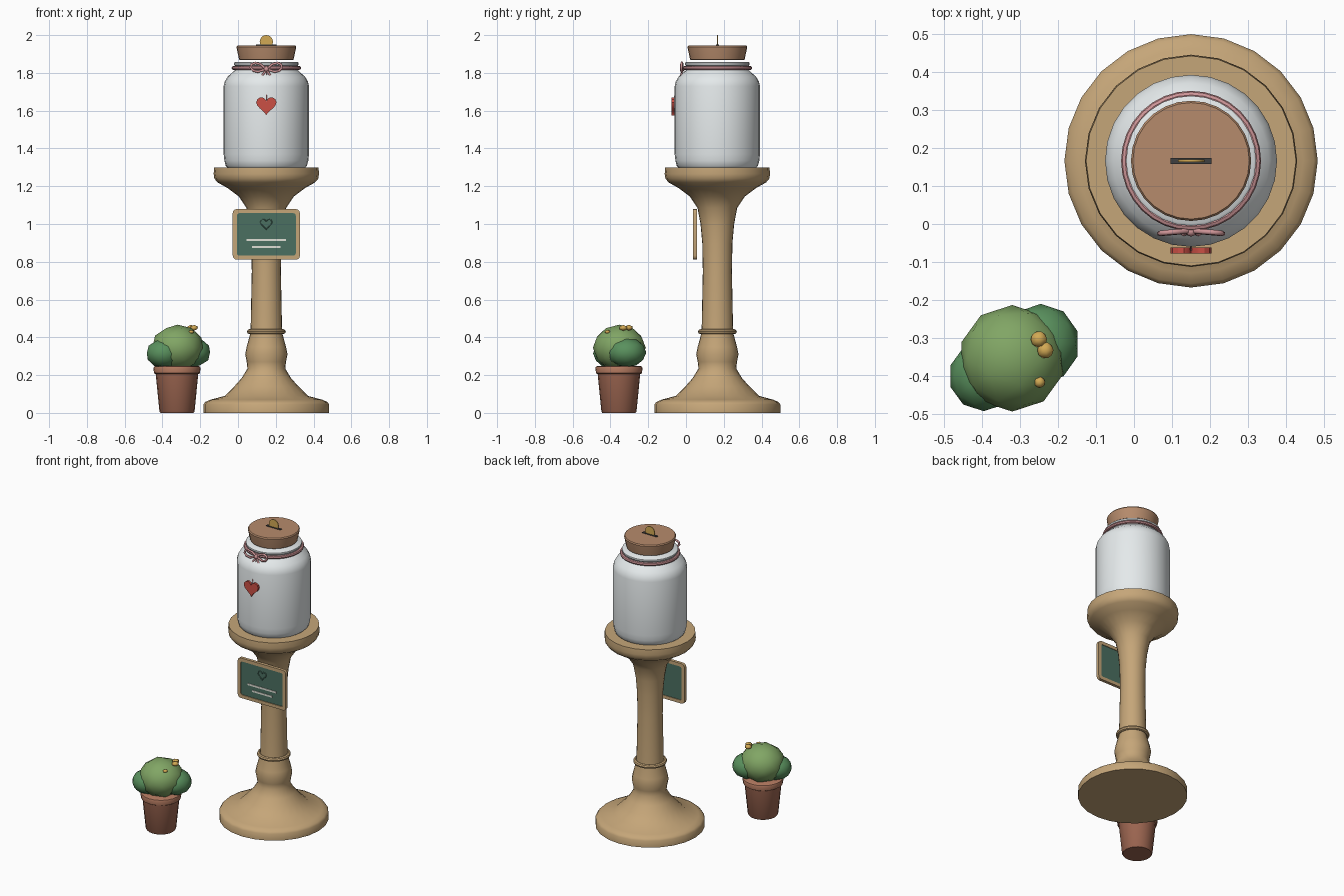
import bpy, bmesh
from math import sin, cos, pi, radians
from mathutils import Vector

if "Cube" in bpy.data.objects:
    bpy.data.objects.remove(bpy.data.objects["Cube"])

CX, CY = 0.15, 0.166
PX, PY = -0.323, -0.355


def mat(name, rgb):
    m = bpy.data.materials.new(name)
    m.diffuse_color = (*rgb, 1)
    m.use_nodes = True
    m.node_tree.nodes["Principled BSDF"].inputs["Base Color"].default_value = m.diffuse_color
    return m


WOOD = mat("wood", (0.56, 0.38, 0.19))
GLASS = mat("glass", (0.78, 0.82, 0.83))
CORK = mat("cork", (0.47, 0.26, 0.15))
PINK = mat("pink", (0.62, 0.30, 0.31))
RED = mat("red", (0.60, 0.08, 0.06))
BOARD = mat("board_green", (0.07, 0.16, 0.12))
CHALK = mat("chalk", (0.75, 0.75, 0.68))
GOLD = mat("gold", (0.65, 0.40, 0.09))
DARK = mat("dark", (0.05, 0.05, 0.05))
CLAY = mat("clay", (0.33, 0.13, 0.08))
CLAY_RIM = mat("clay_rim", (0.47, 0.20, 0.12))
LEAF = mat("leaf", (0.22, 0.38, 0.13))
LEAF_DARK = mat("leaf_dark", (0.10, 0.28, 0.11))


def finish(name, bm, m, angle=40):
    bmesh.ops.recalc_face_normals(bm, faces=bm.faces)
    me = bpy.data.meshes.new(name)
    bm.to_mesh(me)
    bm.free()
    me.materials.append(m)
    ob = bpy.data.objects.new(name, me)
    bpy.context.collection.objects.link(ob)
    if angle:
        bpy.ops.object.select_all(action='DESELECT')
        ob.select_set(True)
        bpy.context.view_layer.objects.active = ob
        bpy.ops.object.shade_smooth_by_angle(angle=radians(angle))
    return ob


def lathe(name, profile, m, cx=CX, cy=CY, n=24, closed=False):
    """Spin (radius, z) points; caps both ends unless the profile is closed."""
    bm = bmesh.new()
    rings = [[bm.verts.new((cx + r * cos(2 * pi * i / n), cy + r * sin(2 * pi * i / n), z))
              for i in range(n)] for r, z in profile]
    pairs = list(zip(rings, rings[1:])) + ([(rings[-1], rings[0])] if closed else [])
    for a, b in pairs:
        for i in range(n):
            j = (i + 1) % n
            bm.faces.new((a[i], a[j], b[j], b[i]))
    if not closed:
        bm.faces.new(rings[0])
        bm.faces.new(rings[-1])
    return finish(name, bm, m)


def ring(name, R, r, z, m, n=24, k=8):
    return lathe(name, [(R + r * cos(2 * pi * i / k), z + r * sin(2 * pi * i / k)) for i in range(k)],
                 m, n=n, closed=True)


def prism(name, pts, y0, y1, m, angle=30):
    """Extrude an xz outline along y."""
    bm = bmesh.new()
    f = bm.faces.new([bm.verts.new((x, y0, z)) for x, z in pts])
    ext = bmesh.ops.extrude_face_region(bm, geom=[f])
    bmesh.ops.translate(bm, vec=(0, y1 - y0, 0),
                        verts=[v for v in ext["geom"] if isinstance(v, bmesh.types.BMVert)])
    return finish(name, bm, m, angle)


def tube(name, pts, r, m, cyclic=False):
    cu = bpy.data.curves.new(name, 'CURVE')
    cu.dimensions = '3D'
    cu.bevel_depth, cu.bevel_resolution, cu.use_fill_caps = r, 1, True
    sp = cu.splines.new('POLY')
    sp.points.add(len(pts) - 1)
    for p, co in zip(sp.points, pts):
        p.co = (*co, 1)
    sp.use_cyclic_u = cyclic
    cu.materials.append(m)
    ob = bpy.data.objects.new(name, cu)
    bpy.context.collection.objects.link(ob)
    bpy.ops.object.select_all(action='DESELECT')
    ob.select_set(True)
    bpy.context.view_layer.objects.active = ob
    bpy.ops.object.convert(target='MESH')


def rounded(w, h, r, cz):
    pts = []
    for q, (sx, sz) in enumerate([(1, 1), (-1, 1), (-1, -1), (1, -1)]):
        for k in range(4):
            a = pi / 2 * (q + k / 3)
            pts.append((CX + sx * (w / 2 - r) + r * cos(a), cz + sz * (h / 2 - r) + r * sin(a)))
    return pts


def heart(cz, width, n=24):
    s = width / 32
    return [(CX + s * 16 * sin(t) ** 3,
             cz + s * (13 * cos(t) - 5 * cos(2 * t) - 2 * cos(3 * t) - cos(4 * t)))
            for t in (2 * pi * i / n for i in range(n))]


def blob(name, c, s, m, sub=2, angle=60):
    bm = bmesh.new()
    bmesh.ops.create_icosphere(bm, subdivisions=sub, radius=1)
    for v in bm.verts:
        v.co = Vector(c) + v.co * Vector(s)
    return finish(name, bm, m, angle)


# turned pedestal with flared tray
lathe("pedestal", [(.333, 0), (.333, .045), (.323, .058), (.295, .07), (.22, .09), (.17, .14), (.13, .185),
                   (.10, .235), (.104, .27), (.112, .31), (.104, .35), (.085, .42), (.083, .45), (.077, .75),
                   (.08, .9), (.089, 1.0), (.105, 1.085), (.145, 1.145), (.205, 1.19), (.258, 1.22),
                   (.275, 1.24), (.279, 1.265), (.276, 1.30)], WOOD)
ring("pedestal_ring", .09, .013, .43, WOOD)

# glass jar, cork lid, coin
lathe("jar", [(.205, 1.298), (.215, 1.308), (.222, 1.335), (.226, 1.37), (.226, 1.73), (.22, 1.755),
              (.205, 1.78), (.182, 1.80), (.166, 1.815), (.164, 1.835), (.171, 1.843), (.171, 1.853),
              (.165, 1.858)], GLASS, n=28)
lathe("cork_lid", [(.138, 1.867), (.144, 1.870), (.157, 1.93), (.158, 1.938), (.153, 1.945)], CORK, n=28)
prism("coin_slot", [(CX + x, z) for x, z in [(-.054, 1.93), (.054, 1.93), (.054, 1.949), (-.054, 1.949)]],
      CY - .008, CY + .008, DARK, 0)
prism("coin", [(CX + .035 * cos(pi * i / 10), 1.965 + .035 * sin(pi * i / 10)) for i in range(20)],
      CY - .003, CY + .003, GOLD)

# cord, bow and heart tag
ring("neck_cord", .173, .011, 1.826, PINK, n=32)
for side, s in (("left", -1), ("right", 1)):
    tube("bow_loop_" + side, [(CX + s * x, y, z) for x, y, z in [
        (.005, -.018, 1.822), (.03, -.02, 1.845), (.058, -.022, 1.853), (.078, -.024, 1.845), (.083, -.025, 1.828),
        (.07, -.024, 1.812), (.045, -.022, 1.806), (.005, -.018, 1.818)]], .007, PINK)
    tube("bow_tail_" + side, [(CX, -.018, 1.818), (CX + s * .012, -.023, 1.80), (CX + s * .022, -.026, 1.785)],
         .006, PINK)
blob("bow_knot", (CX, -.02, 1.82), (.014, .013, .014), PINK)
tube("tag_string", [(CX, -.02, 1.81), (CX, -.07, 1.645)], .003, PINK)
prism("heart_tag", heart(1.631, .107), -.077, -.062, RED)

# chalkboard sign
SZ = .945
bm = bmesh.new()
loops = [[bm.verts.new((x, y, z)) for x, z in rounded(w, h, r, SZ)]
         for w, h, r, y in [(.356, .268, .022, .037), (.356, .268, .022, .057),
                            (.312, .224, .012, .057), (.312, .224, .012, .037)]]
for a, b in zip(loops, loops[1:] + loops[:1]):
    for i in range(16):
        j = (i + 1) % 16
        bm.faces.new((a[i], a[j], b[j], b[i]))
finish("sign_frame", bm, WOOD, 30)
prism("sign_board", rounded(.318, .23, .012, SZ), .042, .053, BOARD)
for name, half, z in (("chalk_line_upper", .105, .915), ("chalk_line_lower", .075, .878)):
    prism(name, [(CX - half, z - .006), (CX + half, z - .006), (CX + half, z + .006), (CX - half, z + .006)],
          .039, .043, CHALK, 0)
tube("chalk_heart", [(x, .041, z) for x, z in heart(1.002, .062, 16)], .003, BOARD, True)

# flower pot
lathe("pot", [(.088, 0), (.093, .008), (.113, .21)], CLAY, PX, PY, 20)
lathe("pot_rim", [(.113, .205), (.121, .21), (.125, .235), (.122, .245), (.112, .248)], CLAY_RIM, PX, PY, 20)

# foliage and blossoms
blob("bush_main", (-.32, -.353, .345), (.14, .14, .122), LEAF)
blob("bush_left", (-.395, -.40, .315), (.092, .092, .077), LEAF_DARK)
blob("bush_right", (-.245, -.315, .32), (.102, .105, .08), LEAF_DARK)
for i, (x, y, z, r) in enumerate([(-.25, -.303, .451, .024), (-.233, -.332, .45, .024), (-.248, -.416, .429, .016)]):
    blob(f"blossom_{i + 1}", (x, y, z), (r, r, r * .65), GOLD, 1)
